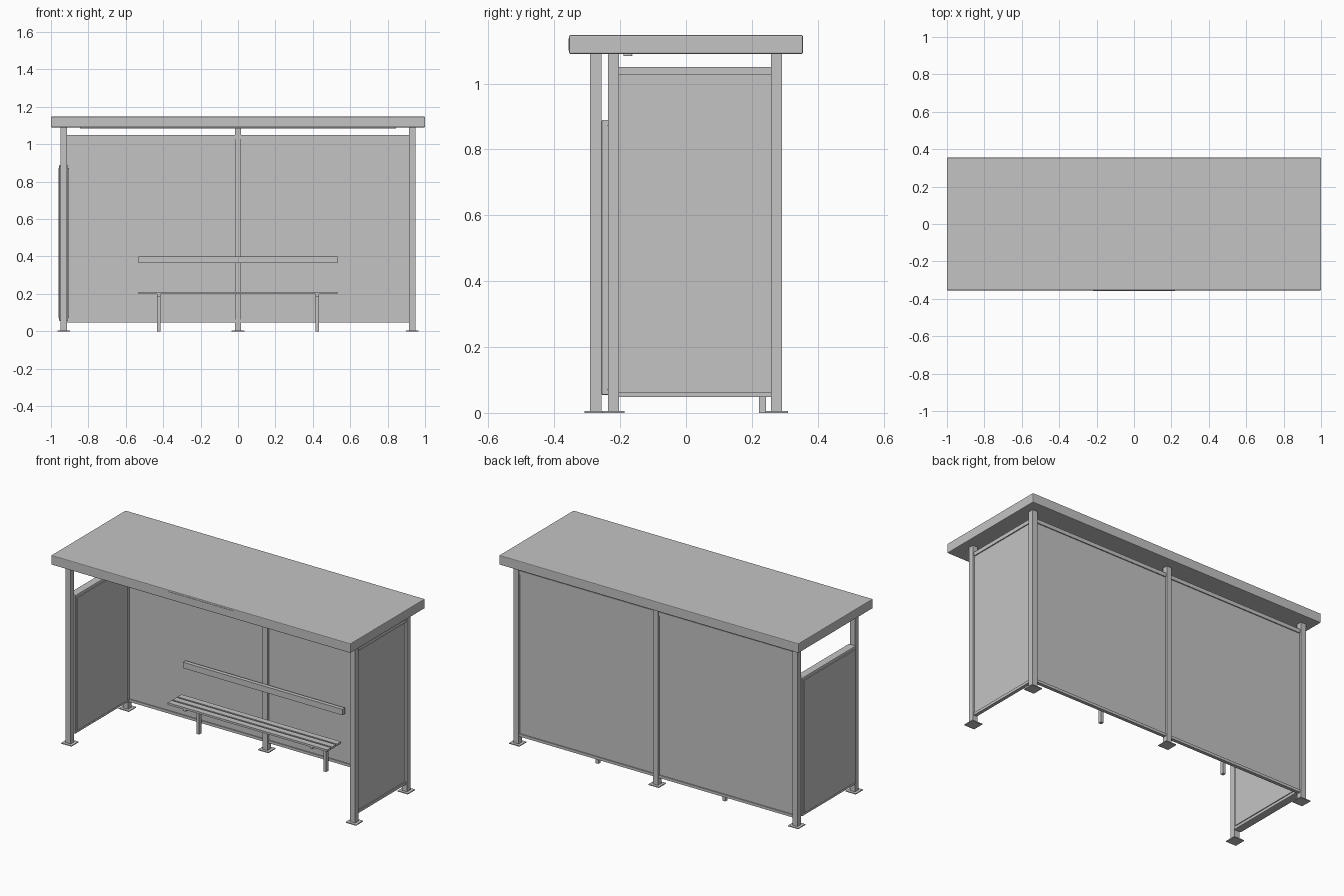
import bpy
import bmesh

if "Cube" in bpy.data.objects:
    bpy.data.objects.remove(bpy.data.objects["Cube"], do_unlink=True)

# Single painted-metal colour
GREY = (0.55, 0.55, 0.55, 1.0)
grey = bpy.data.materials.new("plain grey")
grey.use_nodes = True
grey.diffuse_color = GREY
grey.node_tree.nodes["Principled BSDF"].inputs["Base Color"].default_value = GREY


def box(name, xs, ys, zs, bevel=0.0):
    """Box between the given (low, high) limits, with optional bevelled edges."""
    bm = bmesh.new()
    bmesh.ops.create_cube(bm, size=1)
    for v in bm.verts:
        for axis, (low, high) in enumerate((xs, ys, zs)):
            v.co[axis] = high if v.co[axis] > 0 else low
    mesh = bpy.data.meshes.new(name)
    bm.to_mesh(mesh)
    bm.free()
    mesh.materials.append(grey)
    obj = bpy.data.objects.new(name, mesh)
    bpy.context.collection.objects.link(obj)
    if bevel:
        mod = obj.modifiers.new("bevel", "BEVEL")
        mod.width = bevel
        mod.segments = 2
    return obj


def around(centre, half):
    return (centre - half, centre + half)


POST_X, BACK_Y = 0.932, 0.275
LEFT_Y, RIGHT_Y = -0.22, -0.274     # front posts on the two ends
HALF = 0.0168                       # half a post's width
ROOF_Z = 1.09

# Roof slab, front sign plate and light strip under the roof
box("roof", (-1, 1), (-0.355, 0.355), (ROOF_Z, 1.147), 0.004)
box("roof_sign_plate", (-0.22, 0.22), (-0.357, -0.354), (1.1, 1.137))
box("light_strip", (-0.845, 0.845), (-0.19, -0.163), (1.083, ROOF_Z), 0.002)

# Posts with base plates
posts = {
    "back_right": (-POST_X, BACK_Y),
    "back_middle": (0, BACK_Y),
    "back_left": (POST_X, BACK_Y),
    "front_right": (-POST_X, RIGHT_Y),
    "front_left": (POST_X, LEFT_Y),
}
for name, (x, y) in posts.items():
    box(name + "_post", around(x, HALF), around(y, HALF), (0, ROOF_Z))
    box(name + "_base_plate", around(x, 0.034), around(y, 0.034), (0, 0.005))

# Wall panes with a rail along the top and bottom
RAILS = {"bottom_rail": (0.048, 0.064), "top_rail": (1.027, 1.05)}


def wall(name, span, across, along_x):
    def place(part, half, zs):
        depth = around(across, half)
        xs, ys = (span, depth) if along_x else (depth, span)
        box(name + "_" + part, xs, ys, zs)
    place("pane", 0.004, (0.06, 1.03))
    for part, zs in RAILS.items():
        place(part, 0.01, zs)


wall("back_right_wall", (-POST_X + HALF, -HALF), BACK_Y, True)
wall("back_left_wall", (HALF, POST_X - HALF), BACK_Y, True)
wall("left_wall", (LEFT_Y + HALF, BACK_Y - HALF), POST_X, False)

# Poster case on the right end, with a raised panel on both faces
box("poster_case", around(-POST_X, 0.024), (-0.256, 0.257), (0.054, 0.89), 0.004)
for name, side in (("outer", -1), ("inner", 1)):
    box(name + "_poster_panel", around(-POST_X + side * 0.0255, 0.0035),
        (-0.24, 0.241), (0.07, 0.872), 0.002)

# Bench: three slats, two legs with brackets, and a backrest rail
BENCH_X = (-0.533, 0.533)
for i in range(3):
    y = 0.109 + i * 0.047
    box(f"seat_slat_{i + 1}", BENCH_X, around(y, 0.0185), (0.199, 0.211))
for name, x in (("right", -0.424), ("left", 0.424)):
    box(name + "_bench_leg", around(x, 0.009), (0.222, 0.243), (0, 0.199))
    box(name + "_bench_bracket", around(x, 0.009), (0.095, 0.243), (0.187, 0.199))
box("backrest", BENCH_X, (0.235, 0.259), (0.365, 0.401))
